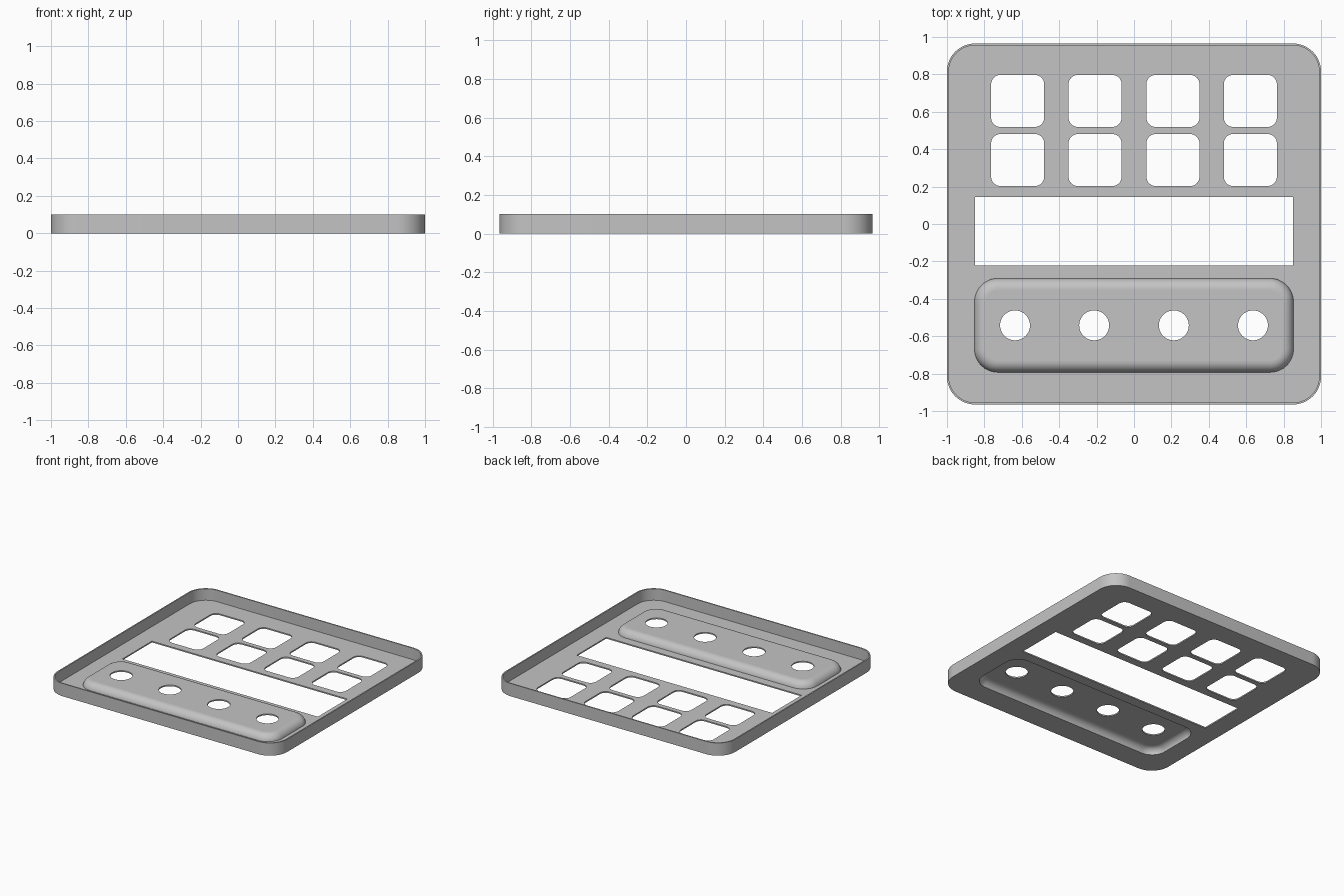
import bpy
import bmesh
from math import sin, cos, pi

cube = bpy.data.objects.get("Cube")
if cube:
    bpy.data.objects.remove(cube, do_unlink=True)

grey = bpy.data.materials.new("light grey")
grey.use_nodes = True
colour = (0.55, 0.55, 0.55, 1)
grey.diffuse_color = colour
grey.node_tree.nodes["Principled BSDF"].inputs["Base Color"].default_value = colour

SHEET = 0.01                      # thickness of floor, walls and pod
HEIGHT = 0.1
HALF_X, HALF_Y, CORNER = 1.0, 0.965, 0.15
POD_X, POD_Y, POD_CORNER = 0.853, 0.251, 0.125
POD_CENTRE, POD_ROUND = -0.542, 0.06


def rounded(cx, cy, hx, hy, r, steps=12):
    """Outline of a rounded rectangle, counter-clockwise."""
    if r <= 0:
        return [(cx + hx, cy + hy), (cx - hx, cy + hy), (cx - hx, cy - hy), (cx + hx, cy - hy)]
    pts = []
    for k, (sx, sy) in enumerate([(1, 1), (-1, 1), (-1, -1), (1, -1)]):
        for i in range(steps + 1):
            a = (k + i / steps) * pi / 2
            pts.append((cx + sx * (hx - r) + r * cos(a), cy + sy * (hy - r) + r * sin(a)))
    return pts


def circle(cx, cy, r, n=48):
    return [(cx + r * cos(2 * pi * i / n), cy + r * sin(2 * pi * i / n)) for i in range(n)]


def pod_outline(inset):
    return rounded(0, POD_CENTRE, POD_X - inset, POD_Y - inset, POD_CORNER - inset)


def finish(obj):
    bpy.ops.object.select_all(action='DESELECT')
    obj.select_set(True)
    bpy.context.view_layer.objects.active = obj
    if obj.type == 'CURVE':
        bpy.ops.object.convert(target='MESH')
    bpy.ops.object.shade_smooth_by_angle(angle=pi / 6)


def plate(name, outlines, bottom, top):
    """Flat sheet: first outline is the edge, the others are openings."""
    curve = bpy.data.curves.new(name, 'CURVE')
    curve.dimensions = '2D'
    curve.fill_mode = 'BOTH'
    curve.extrude = (top - bottom) / 2
    for pts in outlines:
        spline = curve.splines.new('POLY')
        spline.points.add(len(pts) - 1)
        for p, (x, y) in zip(spline.points, pts):
            p.co = (x, y, 0, 1)
        spline.use_cyclic_u = True
    curve.materials.append(grey)
    obj = bpy.data.objects.new(name, curve)
    bpy.context.collection.objects.link(obj)
    obj.location.z = (bottom + top) / 2
    finish(obj)


# Floor with eight square openings, a wide slot and the pod opening
edge = rounded(0, 0, HALF_X, HALF_Y, CORNER)
openings = [rounded(x, y, 0.142, 0.139, 0.05, 8)
            for y in (0.658, 0.342) for x in (-0.622, -0.208, 0.208, 0.622)]
slot = rounded(0, -0.039, 0.85, 0.183, 0)
plate("floor", [edge, slot, pod_outline(0)] + openings, 0, SHEET)

# Thin surrounding wall
inner_edge = rounded(0, 0, HALF_X - SHEET, HALF_Y - SHEET, CORNER - SHEET)
plate("outer_wall", [edge, inner_edge], 0, HEIGHT)

# Flat top of the raised pod with four round holes
holes = [circle(x, POD_CENTRE, 0.08) for x in (-0.636, -0.213, 0.213, 0.636)]
plate("pod_top", [pod_outline(POD_ROUND)] + holes, POD_ROUND - SHEET, POD_ROUND)

# Hollow quarter-round rim of the pod, lofted from inset outlines
STEPS = 10
profile = []
for radius, order in ((POD_ROUND, range(STEPS + 1)), (POD_ROUND - SHEET, range(STEPS, -1, -1))):
    for i in order:
        a = i / STEPS * pi / 2
        profile.append((POD_ROUND - radius * cos(a), radius * sin(a)))
bm = bmesh.new()
rings = [[bm.verts.new((x, y, z)) for x, y in pod_outline(d)] for d, z in profile]
for j, ring in enumerate(rings):
    if j == STEPS:
        continue                  # this joint lies against the pod top
    above = rings[(j + 1) % len(rings)]
    for i in range(len(ring)):
        k = (i + 1) % len(ring)
        bm.faces.new((ring[i], ring[k], above[k], above[i]))
mesh = bpy.data.meshes.new("pod_rim")
bm.to_mesh(mesh)
bm.free()
mesh.materials.append(grey)
rim = bpy.data.objects.new("pod_rim", mesh)
bpy.context.collection.objects.link(rim)
finish(rim)
